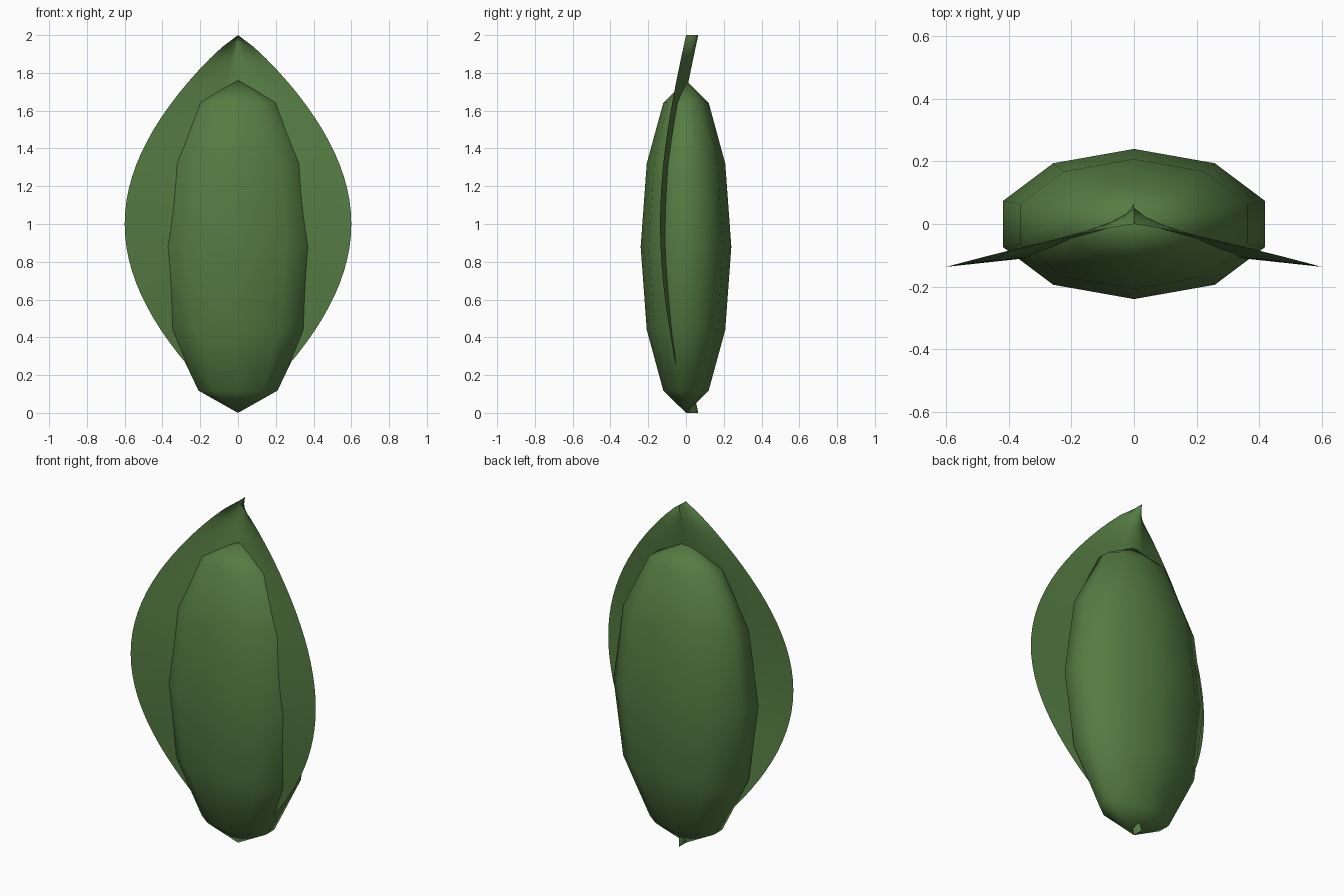
import bpy, bmesh, math

if "Cube" in bpy.data.objects:
    bpy.data.objects.remove(bpy.data.objects["Cube"])

green = bpy.data.materials.new("leaf_green")
green.diffuse_color = (0.09, 0.2, 0.055, 1)
green.use_nodes = True
green.node_tree.nodes["Principled BSDF"].inputs["Base Color"].default_value = green.diffuse_color


def finish(name, bm):
    mesh = bpy.data.meshes.new(name)
    bmesh.ops.recalc_face_normals(bm, faces=bm.faces[:])
    for f in bm.faces:
        f.smooth = True
    bm.to_mesh(mesh)
    bm.free()
    mesh.materials.append(green)
    obj = bpy.data.objects.new(name, mesh)
    bpy.context.collection.objects.link(obj)
    return obj


# pod: low-poly flattened sphere
bm = bmesh.new()
bmesh.ops.create_uvsphere(bm, u_segments=10, v_segments=6, radius=1)
bmesh.ops.scale(bm, vec=(0.44, 0.24, 0.88), verts=bm.verts[:])
bmesh.ops.translate(bm, vec=(0, 0, 0.88), verts=bm.verts[:])
finish("pod", bm)

# leaf blade: thin sheet, folded on its midrib and bowed to the front
ROWS, COLS = 32, 8
bm = bmesh.new()
grid = []
for i in range(ROWS + 1):
    t = i / ROWS
    s = max(math.sin(math.pi * t), 0.0)
    width = 0.6 * s ** 0.85
    row = []
    for j in range(COLS + 1):
        u = 2 * j / COLS - 1
        row.append(bm.verts.new((u * width,
                                 0.065 * (1 - abs(u)) - 0.137 * s,
                                 2 * t)))
    grid.append(row)
for a, b in zip(grid, grid[1:]):
    for j in range(COLS):
        bm.faces.new((a[j], a[j + 1], b[j + 1], b[j]))
finish("leaf_blade", bm)
